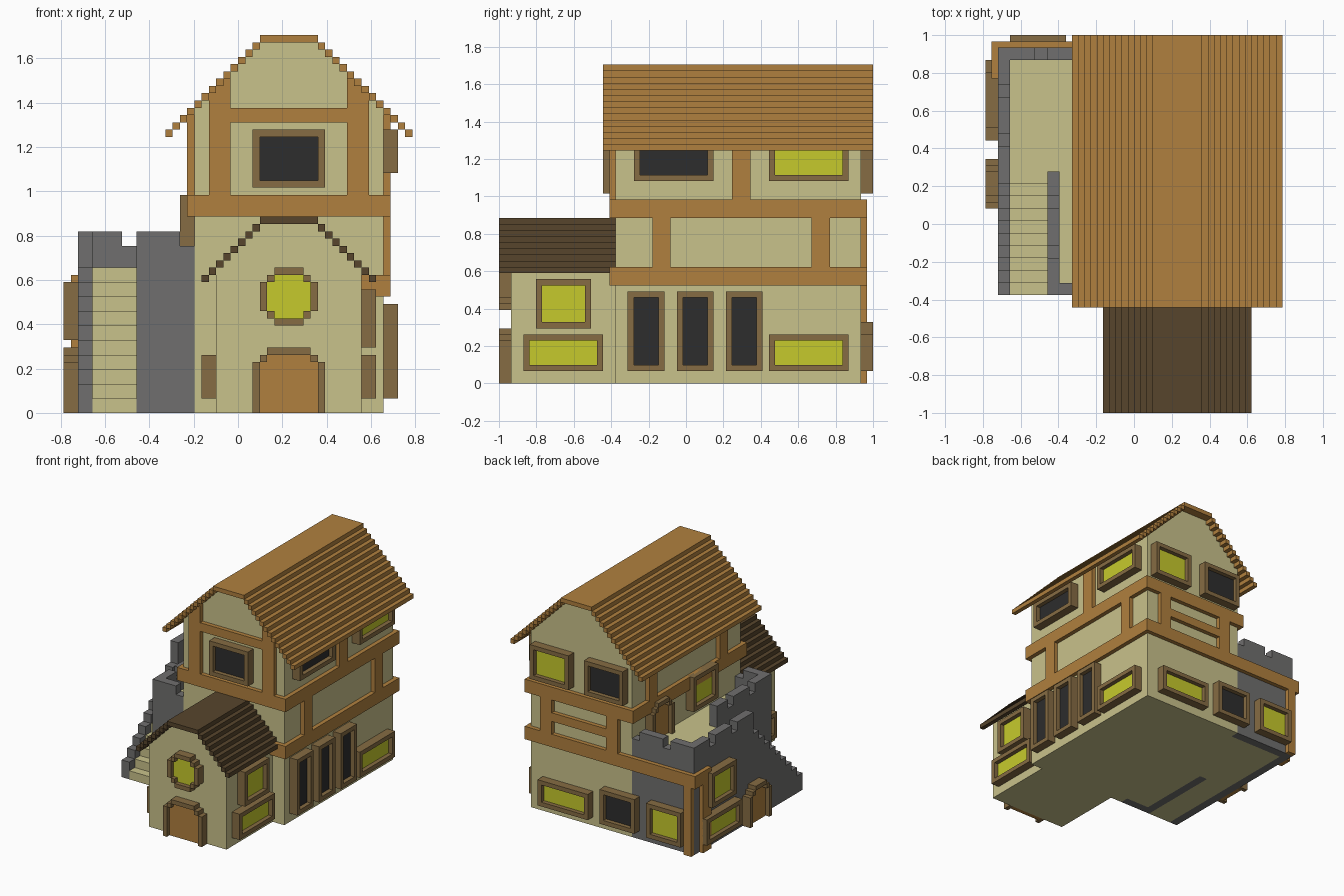
import bpy, bmesh

if "Cube" in bpy.data.objects:
    bpy.data.objects.remove(bpy.data.objects["Cube"])

U = 2 / 61                      # one block of the grid


def P(x, y, z):
    return ((x - 24) * U, (y - 30.5) * U, z * U)


def lin(c):
    c /= 255
    return c / 12.92 if c <= 0.04045 else ((c + 0.055) / 1.055) ** 2.4


COLOURS = {"cream_plaster": (201, 194, 139), "timber": (176, 128, 62),
           "frame_wood": (134, 108, 67), "dark_shingle": (87, 69, 44),
           "grey_stone": (112, 111, 110), "yellow_glass": (198, 202, 44),
           "dark_glass": (45, 45, 45)}
MATS = {}
for name, rgb in COLOURS.items():
    m = bpy.data.materials.new(name)
    m.diffuse_color = (*[lin(c) for c in rgb], 1)
    m.use_nodes = True
    m.node_tree.nodes["Principled BSDF"].inputs["Base Color"].default_value = m.diffuse_color
    MATS[name] = m

parts = {}


def part(name, mat):
    if name not in parts:
        parts[name] = (mat, bmesh.new())
    return parts[name][1]


def box(name, mat, x0, x1, y0, y1, z0, z1):
    bm = part(name, mat)
    v = [bm.verts.new(P(x, y, z)) for x in (x0, x1) for y in (y0, y1) for z in (z0, z1)]
    for f in ((0, 1, 3, 2), (4, 6, 7, 5), (0, 4, 5, 1), (2, 3, 7, 6), (0, 2, 6, 4), (1, 5, 7, 3)):
        bm.faces.new([v[i] for i in f])


def plate(name, mat, side, face, depth, a0, a1, z0, z1):
    """Box standing out from a wall; side is front, back, left or right."""
    s = -1 if side in ("front", "left") else 1
    lo, hi = sorted((face, face + s * depth))
    if side in ("front", "back"):
        box(name, mat, a0, a1, lo, hi, z0, z1)
    else:
        box(name, mat, lo, hi, a0, a1, z0, z1)


def window(side, face, a0, a1, z0, z1, glass="yellow_glass"):
    for b in ((a0, a0 + 1, z0, z1), (a1 - 1, a1, z0, z1),
              (a0 + 1, a1 - 1, z0, z0 + 1), (a0 + 1, a1 - 1, z1 - 1, z1)):
        plate("window_frames", "frame_wood", side, face, 2, *b)
    plate(glass + "_panes", glass, side, face, 1, a0 + 1, a1 - 1, z0 + 1, z1 - 1)


def door(side, face, a0, a1, z):
    for b in ((a0, a0 + 1, 0, 7), (a1 - 1, a1, 0, 7), (a0 + 1, a0 + 2, 7, 8),
              (a1 - 2, a1 - 1, 7, 8), (a0 + 2, a1 - 2, 8, 9)):
        plate("door_frames", "frame_wood", side, face, 2, b[0], b[1], z + b[2], z + b[3])
    plate("doors", "timber", side, face, 1, a0 + 1, a1 - 1, z, z + 7)
    plate("doors", "timber", side, face, 1, a0 + 2, a1 - 2, z + 7, z + 8)


def gable_house(name, half, top, y0, y1):
    """Solid block with a stepped gable centred on x = 31."""
    right = [(31 + half, 0)]
    for x in range(half, 4, -1):
        h = top - (x - 4)
        right += [(31 + x, h), (30 + x, h)]
    right.append((35, top))
    pts = right + [(62 - x, z) for x, z in reversed(right)]
    bm = part(name, "cream_plaster")
    a = [bm.verts.new(P(x, y0, z)) for x, z in pts]
    b = [bm.verts.new(P(x, y1, z)) for x, z in pts]
    bm.faces.new(a)
    bm.faces.new(b[::-1])
    for i in range(len(pts)):
        j = (i + 1) % len(pts)
        bm.faces.new((a[i], b[i], b[j], a[j]))


def stepped_roof(name, mat, steps, top, y0, y1):
    box(name, mat, 27, 35, y0, y1, top, top + 1)
    for i in range(steps):
        for x in (35 + i, 26 - i):
            box(name, mat, x, x + 1, y0, y1, top - 1 - i, top - i)


# Main house and front porch house
gable_house("main_walls", 13, 51, 19, 59)
stepped_roof("main_roof", "timber", 13, 51, 17, 61)
gable_house("porch_walls", 10, 26, 2, 19)
stepped_roof("porch_roof", "dark_shingle", 8, 26, 0, 19)


def beam(*b):
    box("timber_beams", "timber", *b)


# Upper band round the house, lower band on the right and back
for b in ((17, 45, 18, 19), (17, 45, 59, 60), (17, 18, 19, 59), (44, 45, 19, 59)):
    beam(*b, 27, 30)
for b in ((41, 45, 18, 19), (44, 45, 19, 59), (1, 45, 59, 60), (1, 2, 54, 59)):
    beam(*b, 16, 19)
# Front posts cut to the roof slope, and the cross beam
for i in range(3):
    for x in (39 + i, 22 - i):
        beam(x, x + 1, 18, 19, 30, 46 - i)
beam(23, 39, 18, 19, 40, 42)
# Side posts
for y in (25, 51):
    beam(44, 45, y, y + 3, 19, 27)
    beam(17, 18, y, y + 3, 30, 41)
beam(44, 45, 38, 41, 30, 41)
# Back posts with rail, and the terrace corner posts
for x in (21, 38):
    beam(x, x + 3, 59, 60, 19, 27)
beam(24, 38, 59, 60, 22, 24)
beam(2, 4, 59, 60, 0, 16)
beam(1, 2, 54, 57, 0, 16)

# Terrace block and stairs
box("terrace", "cream_plaster", 12, 18, 21, 57, 0, 20)
box("terrace", "cream_plaster", 4, 12, 39, 57, 0, 20)
for k in range(10):
    y = 19 + 2 * k
    box("stairs", "cream_plaster", 4, 10, y, y + 2, 0, 2 * k + 2)
    box("stair_wall", "grey_stone", 2, 4, y, y + 2, 0, 2 * k + 4)


# Terrace stone walls with battlements
def stone(*b):
    box("terrace_walls", "grey_stone", *b)


stone(2, 4, 39, 59, 0, 23)
stone(4, 18, 57, 59, 0, 23)
stone(10, 12, 19, 39, 0, 23)
stone(12, 18, 19, 21, 0, 23)
for y in (37, 45, 53):
    stone(2, 4, y, y + 6, 22, 25)
stone(4, 8, 57, 59, 23, 25)
for y in (19, 57):
    stone(10, 16, y, y + 2, 23, 25)
stone(10, 12, 21, 25, 23, 25)
stone(10, 12, 27, 33, 23, 25)
stone(10, 12, 35, 39, 23, 25)

# Doors
door("front", 2, 26, 36, 0)
door("left", 2, 33, 41, 0)
door("left", 18, 46, 54, 20)

# Round porch window
for b in ((29, 33, 19, 20), (29, 33, 12, 13), (27, 28, 14, 18), (34, 35, 14, 18),
          (28, 29, 18, 19), (33, 34, 18, 19), (28, 29, 13, 14), (33, 34, 13, 14)):
    plate("window_frames", "frame_wood", "front", 2, 2, *b)
plate("yellow_glass_panes", "yellow_glass", "front", 2, 1, 28, 34, 14, 18)
for z in (13, 18):
    plate("yellow_glass_panes", "yellow_glass", "front", 2, 1, 29, 33, z, z + 1)

# Windows: front, porch sides, right
D = "dark_glass"
window("front", 19, 26, 36, 31, 39, D)
window("right", 41, 4, 17, 2, 8)
window("right", 41, 6, 15, 9, 17)
window("left", 21, 4, 17, 2, 8)
for y in (21, 29, 37):
    window("right", 44, y, y + 6, 2, 15, D)
window("right", 44, 44, 57, 2, 8)
window("right", 44, 22, 35, 33, 39, D)
window("right", 44, 44, 57, 33, 39)
# Windows: back and left
window("back", 59, 33, 43, 31, 39)
window("back", 59, 19, 29, 31, 39, D)
window("back", 59, 28, 41, 2, 8)
window("back", 59, 16, 25, 2, 10, D)
window("back", 59, 4, 13, 2, 10)
window("left", 2, 44, 57, 2, 8)
window("left", 2, 46, 55, 10, 18)
window("left", 18, 30, 39, 22, 30)

# Turn every part into an object
for name, (mat, bm) in parts.items():
    bmesh.ops.recalc_face_normals(bm, faces=bm.faces)
    me = bpy.data.meshes.new(name)
    bm.to_mesh(me)
    bm.free()
    me.materials.append(MATS[mat])
    bpy.context.collection.objects.link(bpy.data.objects.new(name, me))
